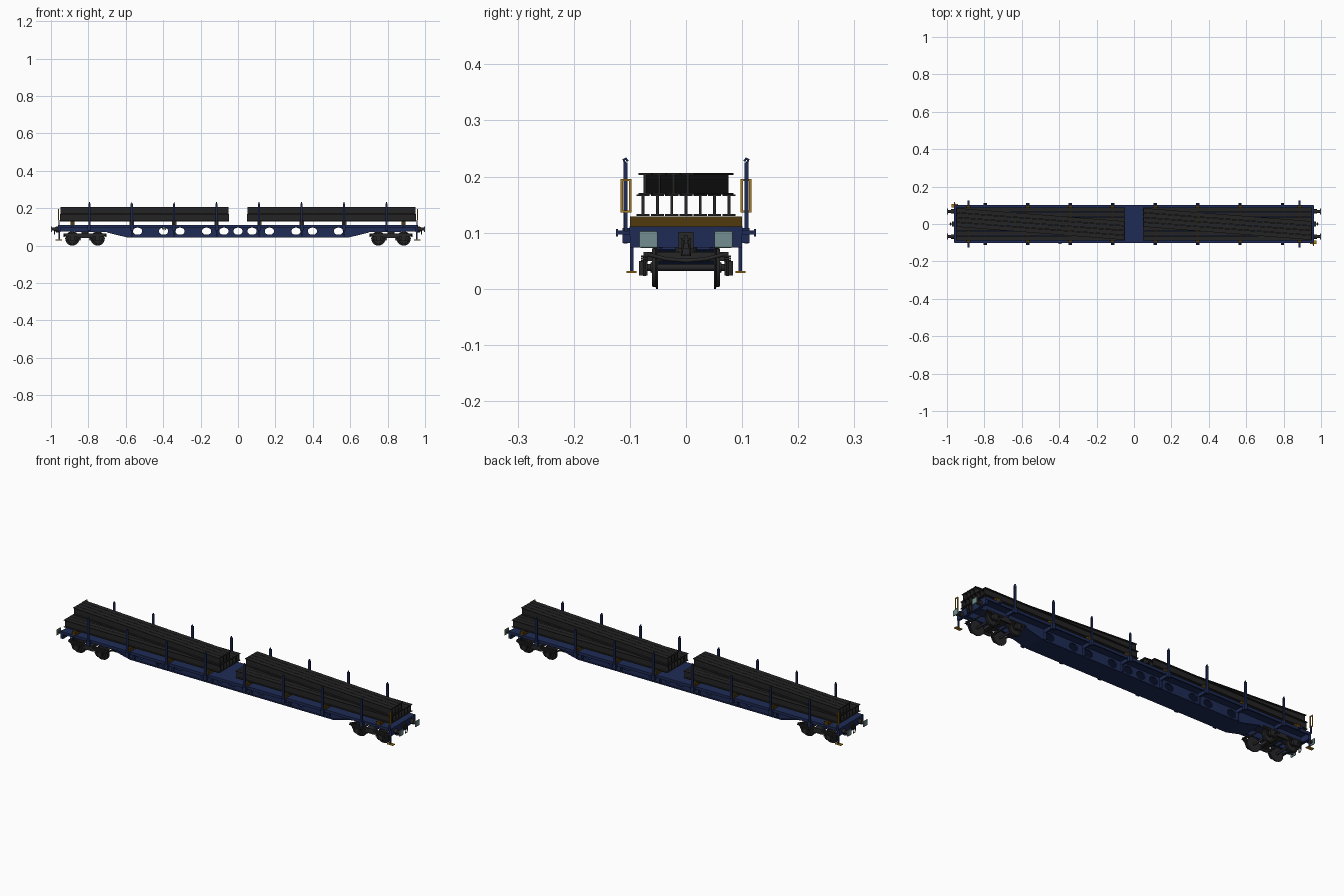
import bpy, math
from mathutils import Matrix

cube = bpy.data.objects.get("Cube")
if cube:
    bpy.data.objects.remove(cube, do_unlink=True)


def material(name, r, g, b):
    m = bpy.data.materials.new(name)
    m.use_nodes = True
    m.diffuse_color = (r, g, b, 1)
    m.node_tree.nodes["Principled BSDF"].inputs["Base Color"].default_value = (r, g, b, 1)
    return m


BLUE = material("wagon blue", 0.013, 0.024, 0.09)
STEEL = material("load dark steel", 0.017, 0.017, 0.017)
BLACK = material("running gear black", 0.02, 0.02, 0.022)
WOOD = material("timber brown", 0.08, 0.04, 0.004)
YELLOW = material("handrail yellow", 0.42, 0.21, 0.012)
GREY = material("buffer grey", 0.17, 0.27, 0.28)
SIDES = (-1, 1)


def add_mesh(name, verts, faces, mat):
    me = bpy.data.meshes.new(name)
    me.from_pydata(verts, [], faces)
    me.materials.append(mat)
    ob = bpy.data.objects.new(name, me)
    bpy.context.collection.objects.link(ob)
    return ob


def box(name, mat, x, y, z, sx, sy, sz, tilt=0):
    """Box by centre and size, tilted about the y axis."""
    v = [(a * sx / 2, b * sy / 2, c * sz / 2) for a in SIDES for b in SIDES for c in SIDES]
    f = [(0, 1, 3, 2), (4, 6, 7, 5), (0, 4, 5, 1), (2, 3, 7, 6), (0, 2, 6, 4), (1, 5, 7, 3)]
    ob = add_mesh(name, v, f, mat)
    ob.location = (x, y, z)
    ob.rotation_euler.y = tilt
    return ob


def lathe(name, mat, profile, loc, axis="Y", n=24):
    """Turn (radius, offset) pairs around an axis and cap both ends."""
    v, f, k = [], [], len(profile)
    for r, h in profile:
        for i in range(n):
            a = 2 * math.pi * i / n
            v.append((r * math.cos(a), r * math.sin(a), h))
    for j in range(k - 1):
        for i in range(n):
            i2 = (i + 1) % n
            f.append((j * n + i, j * n + i2, (j + 1) * n + i2, (j + 1) * n + i))
    f += [tuple(reversed(range(n))), tuple(range((k - 1) * n, k * n))]
    ob = add_mesh(name, v, f, mat)
    turns = {"X": Matrix.Rotation(math.pi / 2, 4, "Y"), "Y": Matrix.Rotation(-math.pi / 2, 4, "X"),
             "Z": Matrix.Identity(4)}
    ob.data.transform(turns[axis])
    ob.location = loc
    bpy.ops.object.select_all(action="DESELECT")
    ob.select_set(True)
    bpy.context.view_layer.objects.active = ob
    bpy.ops.object.shade_smooth_by_angle()


def tube(name, mat, points, radius, cyclic=False):
    cu = bpy.data.curves.new(name, "CURVE")
    cu.dimensions = "3D"
    cu.bevel_depth = radius
    cu.bevel_resolution = 1
    sp = cu.splines.new("POLY")
    sp.points.add(len(points) - 1)
    for p, co in zip(sp.points, points):
        p.co = (*co, 1)
    sp.use_cyclic_u = cyclic
    cu.materials.append(mat)
    bpy.context.collection.objects.link(bpy.data.objects.new(name, cu))


def plate(name, mat, outlines, y, thickness):
    """Upright flat plate from x-z outlines; inner outlines become holes."""
    cu = bpy.data.curves.new(name, "CURVE")
    cu.dimensions = "2D"
    cu.fill_mode = "BOTH"
    cu.extrude = thickness / 2
    for pts in outlines:
        sp = cu.splines.new("POLY")
        sp.points.add(len(pts) - 1)
        for p, (x, z) in zip(sp.points, pts):
            p.co = (x, z, 0, 1)
        sp.use_cyclic_u = True
    cu.materials.append(mat)
    ob = bpy.data.objects.new(name, cu)
    ob.location.y = y
    ob.rotation_euler.x = math.pi / 2
    bpy.context.collection.objects.link(ob)


def ellipse(cx, cz, rx, rz, n=24):
    return [(cx + rx * math.cos(2 * math.pi * i / n), cz + rz * math.sin(2 * math.pi * i / n)) for i in range(n)]


# Deck with shallow edge sills, carried by an inset fish-bellied box girder with holes
GIRDER_Y = 0.045
box("deck", BLUE, 0, 0, 0.1075, 1.92, 0.2, 0.007)
half = [(0.95, 0.106), (0.95, 0.075), (0.7, 0.072), (0.59, 0.045)]
outline = half + [(-x, z) for x, z in reversed(half)]
centres = [0] + [s * x for x in (0.075, 0.168, 0.31, 0.398, 0.537) for s in SIDES]
holes = [ellipse(x, 0.077, 0.025, 0.019) for x in centres]
for s in SIDES:
    plate("girder_web", BLUE, [outline] + holes, s * GIRDER_Y, 0.006)
    box("edge_sill", BLUE, 0, s * 0.097, 0.104, 1.92, 0.008, 0.014)
box("girder_bottom_plate", BLUE, 0, 0, 0.045, 1.18, 0.11, 0.004)
for e in SIDES:
    box("girder_slope_plate", BLUE, e * 0.645, 0, 0.0585, 0.114, 0.11, 0.004, -e * math.atan2(0.027, 0.11))

# Posts, pockets, outriggers and timber bolsters
for x in [-0.795 + 0.227 * i for i in range(8)]:
    rib = 0.03 if abs(x) > 0.7 else 0.055
    for s in SIDES:
        box("girder_rib", BLUE, x, s * 0.053, 0.104 - rib / 2, 0.008, 0.012, rib)
        box("outrigger", BLUE, x, s * 0.077, 0.096, 0.01, 0.05, 0.018)
        box("post", BLUE, x, s * 0.108, 0.153, 0.011, 0.007, 0.145)
        box("post_pocket", BLUE, x, s * 0.106, 0.095, 0.018, 0.014, 0.026)
        tube("post_hook", BLUE, [(x, s * 0.108, 0.222), (x, s * 0.111, 0.23),
                                 (x, s * 0.107, 0.232), (x, s * 0.104, 0.227)], 0.0025)
for e in SIDES:
    for x in (0.885, 0.568, 0.341, 0.114):
        box("timber_bolster", WOOD, e * x, 0, 0.12, 0.022, 0.2, 0.018)


# Load of steel beams: a straight lower layer and a skewed upper layer
def i_beam(name, x, y, z, length, width, skew=0):
    w, t, h, f = width / 2, 0.0025, 0.019, 0.016
    right = [(w, -h), (w, -f), (t, -f), (t, f), (w, f), (w, h)]
    sec = right + [(-a, b) for a, b in reversed(right)]
    n = len(sec)
    v = [(e * length / 2, a, b) for e in SIDES for a, b in sec]
    faces = [(i, (i + 1) % n, n + (i + 1) % n, n + i) for i in range(n)]
    faces += [tuple(reversed(range(n))), tuple(range(n, 2 * n))]
    ob = add_mesh(name, v, faces, STEEL)
    ob.location = (x, y, z)
    ob.rotation_euler.z = skew


for e in SIDES:
    for i in range(7):
        i_beam("lower_beam", e * 0.5, (i - 3) * 0.0255, 0.149, 0.905, 0.0235)
    for i in range(4):
        i_beam("upper_beam", e * 0.5, (i - 1.5) * 0.0255, 0.187, 0.9, 0.0235, -0.078)

# Ends: headstock, sill, buffers, coupling, handrail and step
for e in SIDES:
    box("headstock", BLUE, e * 0.955, 0, 0.092, 0.014, 0.2, 0.037)
    for s in SIDES:
        y = s * 0.067
        lathe("buffer_shank", BLACK, [(0.012, -0.018), (0.012, 0), (0.008, 0), (0.008, 0.018)] if e > 0 else
              [(0.008, -0.018), (0.008, 0), (0.012, 0), (0.012, 0.018)], (e * 0.978, y, 0.088), "X", 16)
        head = box("buffer_plate", GREY, e * 0.997, y, 0.088, 0.006, 0.033, 0.03)
        bev = head.modifiers.new("corners", "BEVEL")
        bev.width = 0.0025
        bev.segments = 2
        box("tie_hook_arm", BLUE, e * 0.885, s * 0.112, 0.1, 0.009, 0.025, 0.007)
        box("tie_hook_tip", BLUE, e * 0.885, s * 0.123, 0.1, 0.012, 0.003, 0.013)
    box("coupling_block", BLACK, e * 0.966, 0, 0.086, 0.012, 0.026, 0.03)
    box("coupling_hook", BLACK, e * 0.977, 0, 0.088, 0.018, 0.008, 0.014)
    tube("coupling_link", BLACK, [(e * 0.982, -0.006, 0.088), (e * 0.982, 0.006, 0.088),
                                  (e * 0.98, 0.007, 0.06), (e * 0.98, -0.007, 0.06)], 0.0025, True)
    y = -e * 0.107
    for s in SIDES:
        box("handrail_upright", YELLOW, e * 0.959, y + s * 0.0075, 0.166, 0.005, 0.004, 0.06)
        box("handrail_bar", YELLOW, e * 0.959, y, 0.166 + s * 0.028, 0.005, 0.018, 0.004)
    box("handrail_stand", BLUE, e * 0.957, y, 0.12, 0.006, 0.006, 0.036)
    box("step_hanger", BLUE, e * 0.955, -e * 0.097, 0.055, 0.007, 0.006, 0.05)
    box("step", YELLOW, e * 0.958, -e * 0.097, 0.03, 0.035, 0.018, 0.004)

# Small hand brake wheel on the front edge
tube("brake_wheel", BLUE, [(x, -0.105, z) for x, z in ellipse(-0.395, 0.092, 0.009, 0.009, 12)], 0.0015, True)
box("brake_wheel_spoke", BLUE, -0.395, -0.105, 0.092, 0.018, 0.003, 0.003)
box("brake_wheel_shaft", BLUE, -0.395, -0.078, 0.092, 0.004, 0.055, 0.004)

# Bogies: wheelsets, axle boxes, leaf springs, frames and brake gear
for e in SIDES:
    bx = e * 0.818
    for d in SIDES:
        wx = bx + d * 0.068
        lathe("axle", BLACK, [(0.006, -0.08), (0.006, 0.08)], (wx, 0, 0.038), n=12)
        for s in SIDES:
            prof = [(0.038, -0.005), (0.038, -0.002), (0.035, -0.001), (0.034, 0.006),
                    (0.028, 0.006), (0.026, 0.002), (0.01, 0.003), (0.009, 0.008)]
            if s < 0:
                prof = [(r, -h) for r, h in reversed(prof)]
            lathe("wheel", BLACK, prof, (wx, s * 0.055, 0.038))
            box("axle_box", BLACK, wx, s * 0.076, 0.037, 0.026, 0.015, 0.026)
            for i in range(3):
                box("leaf_spring", BLACK, wx, s * 0.074, 0.05 + 0.004 * i, 0.06 + 0.018 * i, 0.012, 0.003)
            for q in SIDES:
                box("axle_guard", BLACK, wx + q * 0.026, s * 0.074, 0.041, 0.008, 0.006, 0.036, q * 0.45)
        box("brake_beam", BLACK, bx + d * 0.024, 0, 0.036, 0.006, 0.11, 0.006)
        for s in SIDES:
            box("brake_shoe", BLACK, bx + d * 0.028, s * 0.055, 0.038, 0.007, 0.01, 0.024)
    arch = [(-0.115, 0.066), (0.115, 0.066), (0.115, 0.058), (0.05, 0.056),
            (0.028, 0.04), (-0.028, 0.04), (-0.05, 0.056), (-0.115, 0.058)]
    for s in SIDES:
        plate("bogie_side_frame", BLACK, [[(bx + x, z) for x, z in arch]], s * 0.072, 0.007)
    box("bogie_bolster", BLACK, bx, 0, 0.058, 0.04, 0.15, 0.016)
    lathe("bogie_pivot", BLACK, [(0.02, -0.02), (0.02, 0.02)], (bx, 0, 0.085), "Z", 16)
    for d in SIDES:
        tube("bogie_end_beam", BLACK, [(bx + d * 0.112, y, 0.05 + 2.4 * y * y)
                                       for y in (-0.072, -0.036, 0, 0.036, 0.072)], 0.004)
